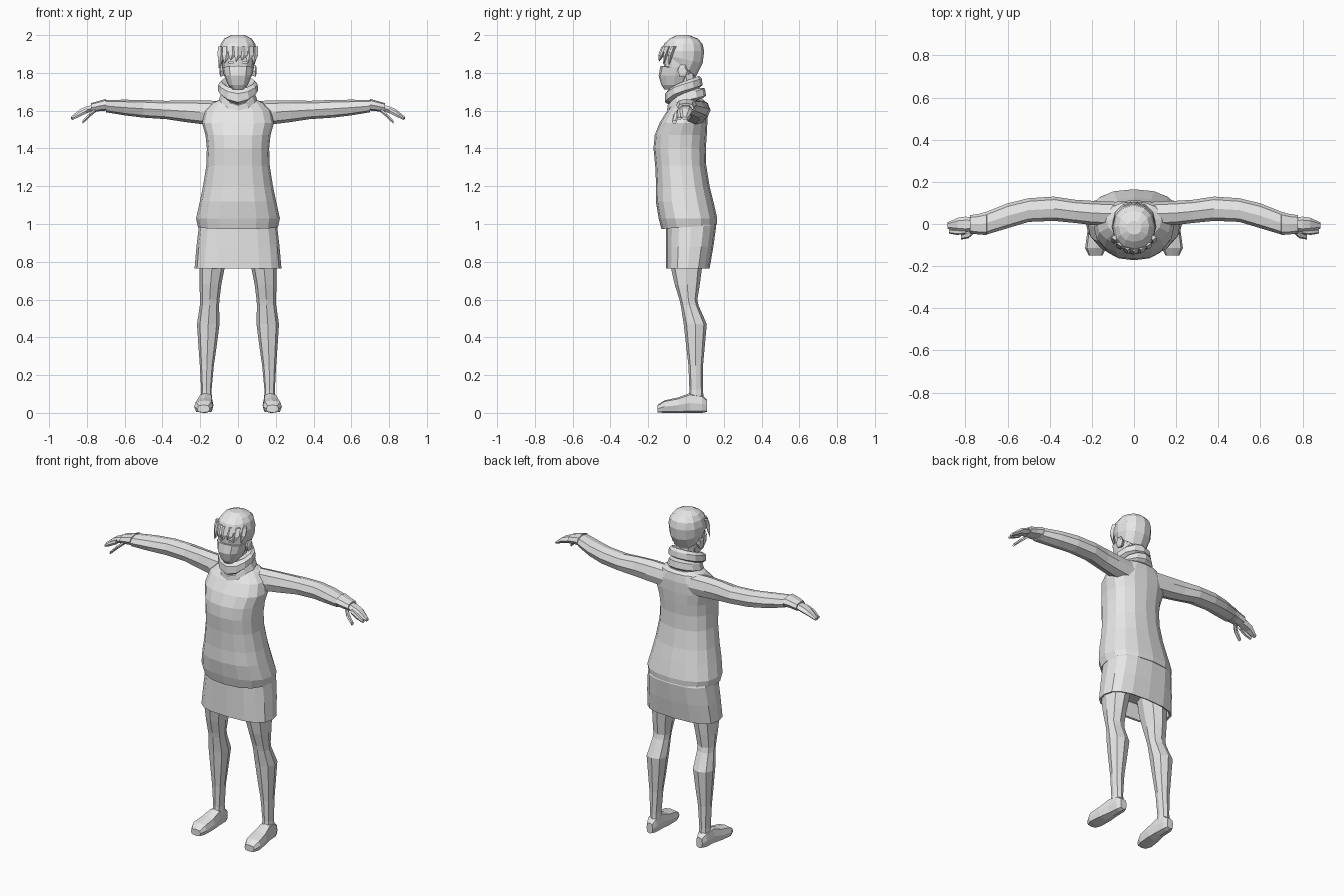
import bpy, bmesh, math

grey = bpy.data.materials.new("plain_grey")
grey.diffuse_color = (0.8, 0.8, 0.8, 1)


def ring_points(axis, n, p, t, a0, a1, b0, b1, tilt=0, dip=0):
    """Rounded section spanning a0..a1 by b0..b1 at position t on the axis."""
    pts = []
    for i in range(n):
        ang = 2 * math.pi * i / n
        c, s = math.cos(ang), math.sin(ang)
        u = math.copysign(abs(c) ** p, c) if abs(c) > 1e-6 else 0
        v = math.copysign(abs(s) ** p, s) if abs(s) > 1e-6 else 0
        a = (a0 + a1) / 2 + u * (a1 - a0) / 2
        b = (b0 + b1) / 2 + v * (b1 - b0) / 2
        h = t + tilt * s - dip * max(0, -s) ** 3
        pts.append({"x": (h, a, b), "y": (a, h, b), "z": (a, b, h)}[axis])
    return pts


def loft(name, axis, rings, n=8, p=0.85, mirror=False):
    """Skin a row of sections and close both ends."""
    bm = bmesh.new()
    rows = [[bm.verts.new(q) for q in ring_points(axis, n, p, *r)] for r in rings]
    for lo, hi in zip(rows, rows[1:]):
        for i in range(n):
            j = (i + 1) % n
            bm.faces.new((lo[i], lo[j], hi[j], hi[i]))
    bm.faces.new(rows[0])
    bm.faces.new(rows[-1])
    bmesh.ops.recalc_face_normals(bm, faces=bm.faces)
    me = bpy.data.meshes.new(name)
    bm.to_mesh(me)
    bm.free()
    me.materials.append(grey)
    ob = bpy.data.objects.new(name, me)
    bpy.context.collection.objects.link(ob)
    if mirror:
        ob.modifiers.new("mirror", "MIRROR").use_mirror_merge = False
    return ob


def sym(rows):
    """(z, half width, front, back, ...) to a section centred on x = 0."""
    return [(r[0], -r[1], r[1], *r[2:]) for r in rows]


# Sweater body, from the hem up to the collar
loft("sweater", "z", sym([
    (1.00, 0.19, -0.09, 0.14), (0.985, 0.212, -0.13, 0.163, 0.012),
    (1.03, 0.222, -0.145, 0.165), (1.12, 0.202, -0.16, 0.145),
    (1.20, 0.185, -0.158, 0.125), (1.31, 0.168, -0.163, 0.107),
    (1.40, 0.165, -0.172, 0.105), (1.47, 0.172, -0.166, 0.11),
    (1.535, 0.19, -0.14, 0.113), (1.60, 0.175, -0.10, 0.113),
    (1.645, 0.13, -0.065, 0.105), (1.66, 0.09, -0.04, 0.09)]), n=16, p=0.85)

# Skirt with a hollow underside
loft("skirt", "z", sym([
    (1.03, 0.19, -0.09, 0.145), (0.99, 0.207, -0.105, 0.16),
    (0.88, 0.22, -0.105, 0.145), (0.765, 0.23, -0.105, 0.125),
    (0.768, 0.218, -0.095, 0.115), (0.86, 0.205, -0.085, 0.11)]), n=16, p=0.75)

# Sleeves and cuffs
loft("sleeve", "x", [
    (0.08, -0.01, 0.105, 1.52, 1.65), (0.20, -0.005, 0.11, 1.53, 1.655),
    (0.28, 0.005, 0.115, 1.54, 1.655), (0.38, 0.015, 0.13, 1.555, 1.652),
    (0.50, 0.01, 0.122, 1.563, 1.657), (0.60, -0.02, 0.098, 1.575, 1.658),
    (0.70, -0.05, 0.058, 1.592, 1.657)], mirror=True)
loft("cuff", "x", [
    (0.695, -0.04, 0.045, 1.60, 1.645), (0.70, -0.052, 0.058, 1.60, 1.662),
    (0.735, -0.05, 0.048, 1.597, 1.652), (0.778, -0.044, 0.042, 1.59, 1.64),
    (0.775, -0.03, 0.03, 1.60, 1.63)], mirror=True)

# Hand: mitten of joined fingers, index finger and thumb
loft("hand", "x", [
    (0.76, -0.03, 0.03, 1.597, 1.632), (0.80, -0.04, 0.035, 1.585, 1.626),
    (0.835, -0.035, 0.03, 1.575, 1.61), (0.862, -0.028, 0.018, 1.56, 1.588),
    (0.885, -0.022, 0.008, 1.552, 1.568)], n=6, mirror=True)
loft("index_finger", "x", [
    (0.80, -0.048, -0.02, 1.585, 1.615), (0.84, -0.052, -0.026, 1.565, 1.595),
    (0.878, -0.045, -0.024, 1.55, 1.566)], n=6, mirror=True)
loft("thumb", "x", [
    (0.755, -0.04, -0.01, 1.59, 1.615), (0.785, -0.068, -0.035, 1.565, 1.59),
    (0.822, -0.074, -0.05, 1.53, 1.55)], n=6, mirror=True)

# Legs
loft("leg", "z", [
    (0.87, 0.05, 0.20, -0.08, 0.09), (0.77, 0.07, 0.205, -0.08, 0.085),
    (0.68, 0.088, 0.203, -0.06, 0.073), (0.60, 0.098, 0.202, -0.035, 0.06),
    (0.57, 0.10, 0.202, -0.028, 0.066), (0.47, 0.098, 0.217, -0.012, 0.11),
    (0.36, 0.112, 0.21, 0.0, 0.10), (0.25, 0.128, 0.202, 0.013, 0.09),
    (0.12, 0.14, 0.195, 0.018, 0.09), (0.05, 0.137, 0.20, 0.01, 0.095)], mirror=True)

# Shoes, heel to toe
loft("shoe", "y", [
    (0.112, 0.148, 0.19, 0.005, 0.07), (0.085, 0.138, 0.203, 0.0, 0.095),
    (0.02, 0.135, 0.208, 0.0, 0.105), (-0.04, 0.13, 0.222, 0.0, 0.082),
    (-0.115, 0.133, 0.232, 0.0, 0.066), (-0.15, 0.15, 0.215, 0.002, 0.042)],
    p=0.6, mirror=True)

# Folded scarf, dipping at the front
loft("scarf", "z", sym([
    (1.74, 0.06, -0.07, 0.05, 0.03, 0.0), (1.755, 0.088, -0.09, 0.07, 0.03, 0.01),
    (1.74, 0.104, -0.11, 0.083, 0.03, 0.02), (1.705, 0.106, -0.112, 0.088, 0.03, 0.03),
    (1.692, 0.085, -0.09, 0.07, 0.03, 0.03), (1.688, 0.09, -0.098, 0.10, 0.03, 0.03),
    (1.655, 0.103, -0.10, 0.106, 0.025, 0.03), (1.645, 0.085, -0.07, 0.09, 0.02, 0.02)]),
    n=12, p=0.95)

# Neck and head, the mask covering the lower face
loft("neck", "z", sym([(1.62, 0.055, -0.04, 0.06), (1.80, 0.055, -0.05, 0.05)]))
loft("head", "z", sym([
    (1.775, 0.05, -0.08, 0.03), (1.83, 0.082, -0.117, 0.06),
    (1.88, 0.086, -0.12, 0.07), (1.94, 0.075, -0.10, 0.06)]), n=12)
loft("face_mask", "z", sym([
    (1.712, 0.03, -0.115, -0.03), (1.735, 0.052, -0.13, 0.0),
    (1.785, 0.073, -0.145, 0.03), (1.83, 0.084, -0.135, 0.04, 0.0, -0.008),
    (1.832, 0.07, -0.11, 0.03)]), n=12)
loft("ear", "x", [
    (0.07, -0.035, 0.0, 1.785, 1.835), (0.092, -0.045, 0.01, 1.775, 1.845),
    (0.097, -0.035, 0.002, 1.79, 1.835)], n=6, mirror=True)
loft("eye", "y", [(-0.122, 0.02, 0.052, 1.848, 1.862),
                  (-0.114, 0.02, 0.052, 1.848, 1.862)], n=6, mirror=True)

# Hair cap, long at the nape and short over the brow
loft("hair", "z", sym([
    (1.85, 0.06, -0.09, 0.03, -0.06), (1.845, 0.088, -0.115, 0.052, -0.065),
    (1.875, 0.098, -0.128, 0.088, -0.025), (1.915, 0.101, -0.132, 0.096),
    (1.955, 0.091, -0.115, 0.087), (1.982, 0.072, -0.085, 0.062),
    (2.00, 0.035, -0.05, 0.015)]), n=12, p=0.9)

# Fringe spikes: centre x, half width, tip height
for k, (x, w, tip) in enumerate([
        (-0.09, 0.018, 1.825), (-0.062, 0.022, 1.85), (-0.03, 0.02, 1.868),
        (0.0, 0.02, 1.86), (0.032, 0.02, 1.868), (0.062, 0.022, 1.852),
        (0.09, 0.017, 1.845)]):
    y = -0.138 + 6.5 * x * x
    loft("fringe_%d" % k, "z", [
        (tip, x - 0.012, x - 0.008, y - 0.006, y - 0.002),
        (1.895, x - w, x + w, y - 0.008, y + 0.016),
        (1.94, x - w * 0.9, x + w * 0.9, y + 0.008, y + 0.035)], n=4, p=1)
